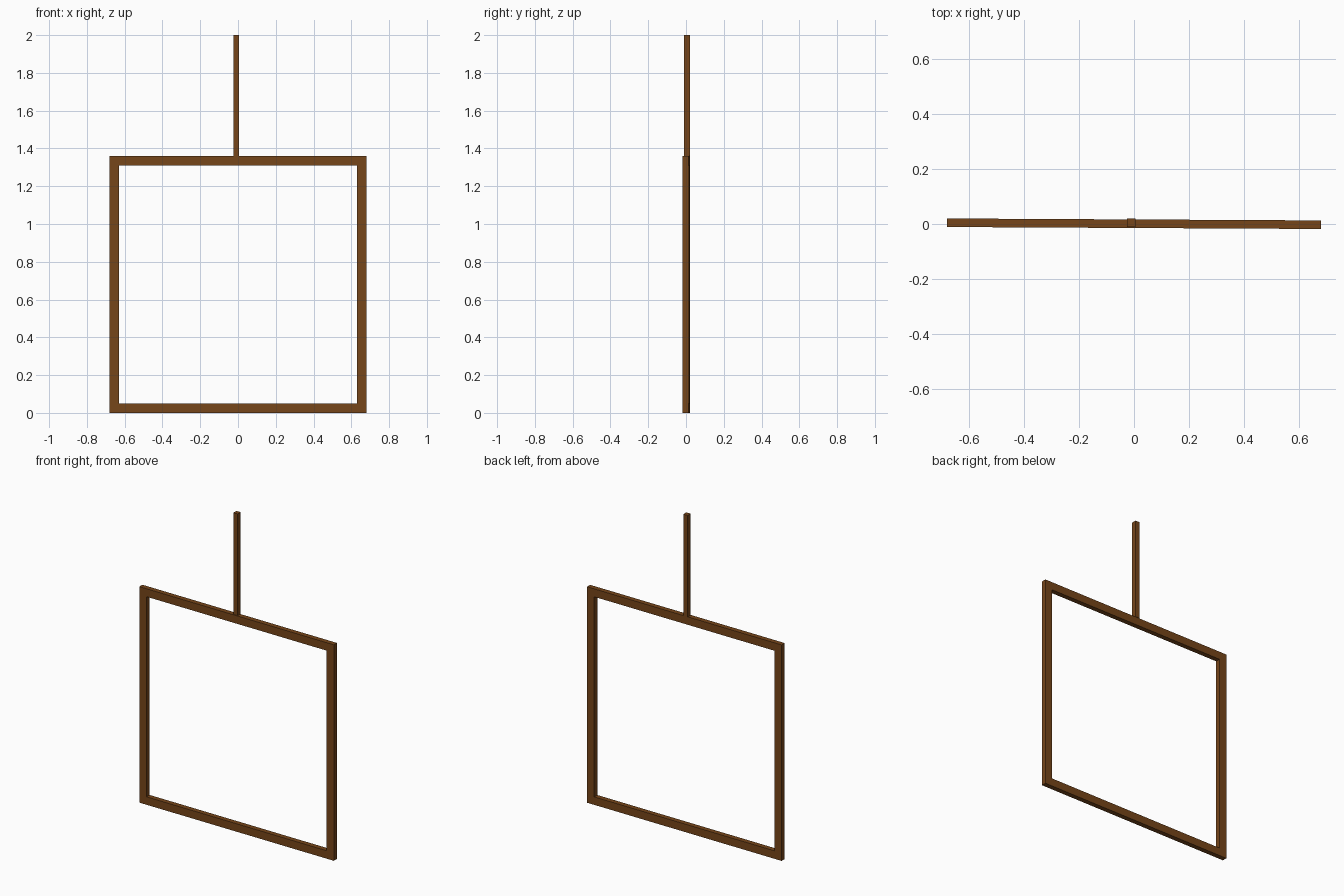
import bpy, bmesh
from math import radians

if "Cube" in bpy.data.objects:
    bpy.data.objects.remove(bpy.data.objects["Cube"])

wood = bpy.data.materials.new("brown_wood")
wood.diffuse_color = (0.18, 0.06, 0.01, 1)
wood.use_nodes = True
wood.node_tree.nodes["Principled BSDF"].inputs["Base Color"].default_value = wood.diffuse_color


def make_object(name, bm):
    bmesh.ops.recalc_face_normals(bm, faces=bm.faces)
    mesh = bpy.data.meshes.new(name)
    bm.to_mesh(mesh)
    bm.free()
    mesh.materials.append(wood)
    obj = bpy.data.objects.new(name, mesh)
    bpy.context.collection.objects.link(obj)
    return obj


HALF, HEIGHT, BAR, DEPTH = 0.68, 1.36, 0.05, 0.031

# Square frame: a ring of four mitred quads, extruded to its depth
bm = bmesh.new()


def ring(inset):
    x, low, high = HALF - inset, inset, HEIGHT - inset
    corners = ((-x, low), (x, low), (x, high), (-x, high))
    return [bm.verts.new((cx, -DEPTH / 2, cz)) for cx, cz in corners]


outer, inner = ring(0), ring(BAR)
faces = []
for i in range(4):
    j = (i + 1) % 4
    faces.append(bm.faces.new((outer[i], outer[j], inner[j], inner[i])))
extruded = bmesh.ops.extrude_face_region(bm, geom=faces, use_keep_orig=True)
back = [e for e in extruded["geom"] if isinstance(e, bmesh.types.BMVert)]
bmesh.ops.translate(bm, verts=back, vec=(0, DEPTH, 0))
frame = make_object("square_frame", bm)
frame.location.y = 0.001
frame.rotation_euler.z = radians(-0.3)

# Hanging post standing on the top bar
POST, POST_TOP = 0.03, 2.0
bm = bmesh.new()
bmesh.ops.create_cube(bm, size=1)
bmesh.ops.scale(bm, verts=bm.verts, vec=(POST, POST, POST_TOP - HEIGHT))
post = make_object("hanging_post", bm)
post.location = (-0.01, 0.005, (POST_TOP + HEIGHT) / 2)
